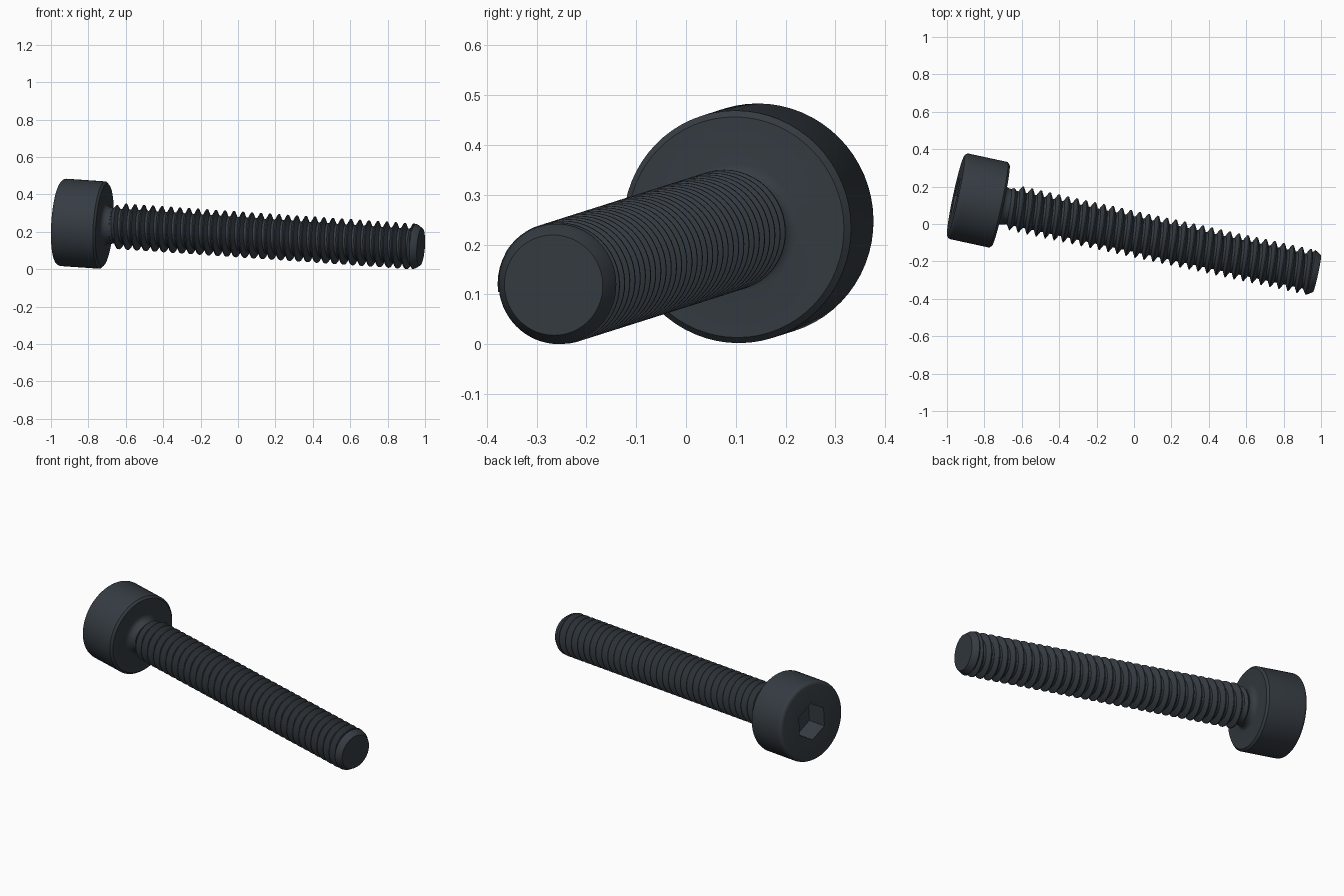
import bpy, bmesh, math
from mathutils import Matrix, Vector

default = bpy.data.objects.get("Cube")
if default:
    bpy.data.objects.remove(default, do_unlink=True)

# One dark steel colour
steel = bpy.data.materials.new("dark_steel")
steel.use_nodes = True
colour = (0.036, 0.045, 0.055, 1)
steel.diffuse_color = colour
steel.node_tree.nodes["Principled BSDF"].inputs["Base Color"].default_value = colour

# Screw frame: local z runs from the head face to the tip
axis = Vector((0.9752, -0.211, -0.067)).normalized()
up = Vector((0, 0, 1))
up = (up - axis * up.dot(axis)).normalized()
side = axis.cross(up)
frame = Matrix((up, side, axis)).transposed().to_4x4()
frame.translation = (-0.953, 0.152, 0.2515)

LENGTH, HEAD_R, HEAD_H = 1.98, 0.234, 0.246
CREST, ROOT, PITCH = 0.123, 0.093, 0.0493
SEGMENTS = 64


def finish(name, bm, angle=30):
    bmesh.ops.remove_doubles(bm, verts=bm.verts, dist=1e-5)
    bmesh.ops.recalc_face_normals(bm, faces=bm.faces)
    mesh = bpy.data.meshes.new(name)
    bm.to_mesh(mesh)
    bm.free()
    mesh.materials.append(steel)
    obj = bpy.data.objects.new(name, mesh)
    obj.matrix_world = frame
    bpy.context.collection.objects.link(obj)
    smooth(obj, angle)
    return obj


def smooth(obj, angle):
    bpy.ops.object.select_all(action='DESELECT')
    obj.select_set(True)
    bpy.context.view_layer.objects.active = obj
    bpy.ops.object.shade_smooth_by_angle(angle=math.radians(angle))


def lathe(name, profile, segments=SEGMENTS):
    """Turn (radius, height) points about local z and close both ends."""
    bm = bmesh.new()
    rings = []
    for r, z in profile:
        rings.append([bm.verts.new((r * math.cos(a), r * math.sin(a), z))
                      for a in (math.tau * i / segments for i in range(segments))])
    for low, high in zip(rings, rings[1:]):
        for i in range(segments):
            j = (i + 1) % segments
            bm.faces.new((low[i], low[j], high[j], high[i]))
    bm.faces.new(rings[0][::-1])
    bm.faces.new(rings[-1])
    return finish(name, bm)


# Head with rounded outer rim, chamfered underside and fillet into the neck
ROUND, FILLET = 0.022, 0.03
quarter = [math.pi / 2 * i / 5 for i in range(6)]
profile = [(HEAD_R - ROUND + ROUND * math.sin(a), ROUND - ROUND * math.cos(a))
           for a in quarter]
profile += [(HEAD_R, HEAD_H - 0.012), (HEAD_R - 0.012, HEAD_H)]
profile += [(0.098 + FILLET - FILLET * math.sin(a), HEAD_H + FILLET - FILLET * math.cos(a))
            for a in quarter]
profile += [(0.096, HEAD_H + 0.045)]
head = lathe("head", profile)

# Hexagonal socket cut into the head face
cutter = lathe("socket_cutter", [(0.107, -0.1), (0.107, 0.123)], 6)
cutter.hide_render = True
cut = head.modifiers.new("socket", 'BOOLEAN')
cut.operation = 'DIFFERENCE'
cut.solver = 'EXACT'
cut.object = cutter
bpy.context.view_layer.objects.active = head
bpy.ops.object.modifier_apply(modifier=cut.name)
bpy.data.objects.remove(cutter, do_unlink=True)
smooth(head, 30)

# Helical thread: a ridge section swept turn by turn, faded in at the neck
start, end = HEAD_H + 0.03, LENGTH - 0.035
section = [(0, ROOT), (0.25, ROOT), (0.57, CREST), (0.68, CREST), (1, ROOT)]
STEPS = 48
bm = bmesh.new()
previous = None
for i in range(-STEPS, int((end - start) / PITCH * STEPS) + STEPS):
    a = math.tau * i / STEPS
    row = []
    for offset, r in section:
        z = start + PITCH * (i / STEPS + offset)
        fade = min(1, max(0, (z - start) / PITCH))
        r = ROOT + (r - ROOT) * fade
        if z > end:
            r, z = ROOT, end
        z = max(z, start)
        row.append(bm.verts.new((r * math.cos(a), r * math.sin(a), z)))
    if previous:
        for k in range(len(section) - 1):
            bm.faces.new((previous[k], row[k], row[k + 1], previous[k + 1]))
    previous = row
bmesh.ops.remove_doubles(bm, verts=bm.verts, dist=1e-5)
bmesh.ops.dissolve_degenerate(bm, edges=bm.edges, dist=1e-5)
finish("thread", bm)

# Chamfered tip
lathe("tip", [(0.09, LENGTH - 0.06), (0.121, LENGTH - 0.036),
              (0.118, LENGTH - 0.026), (0.101, LENGTH)])
